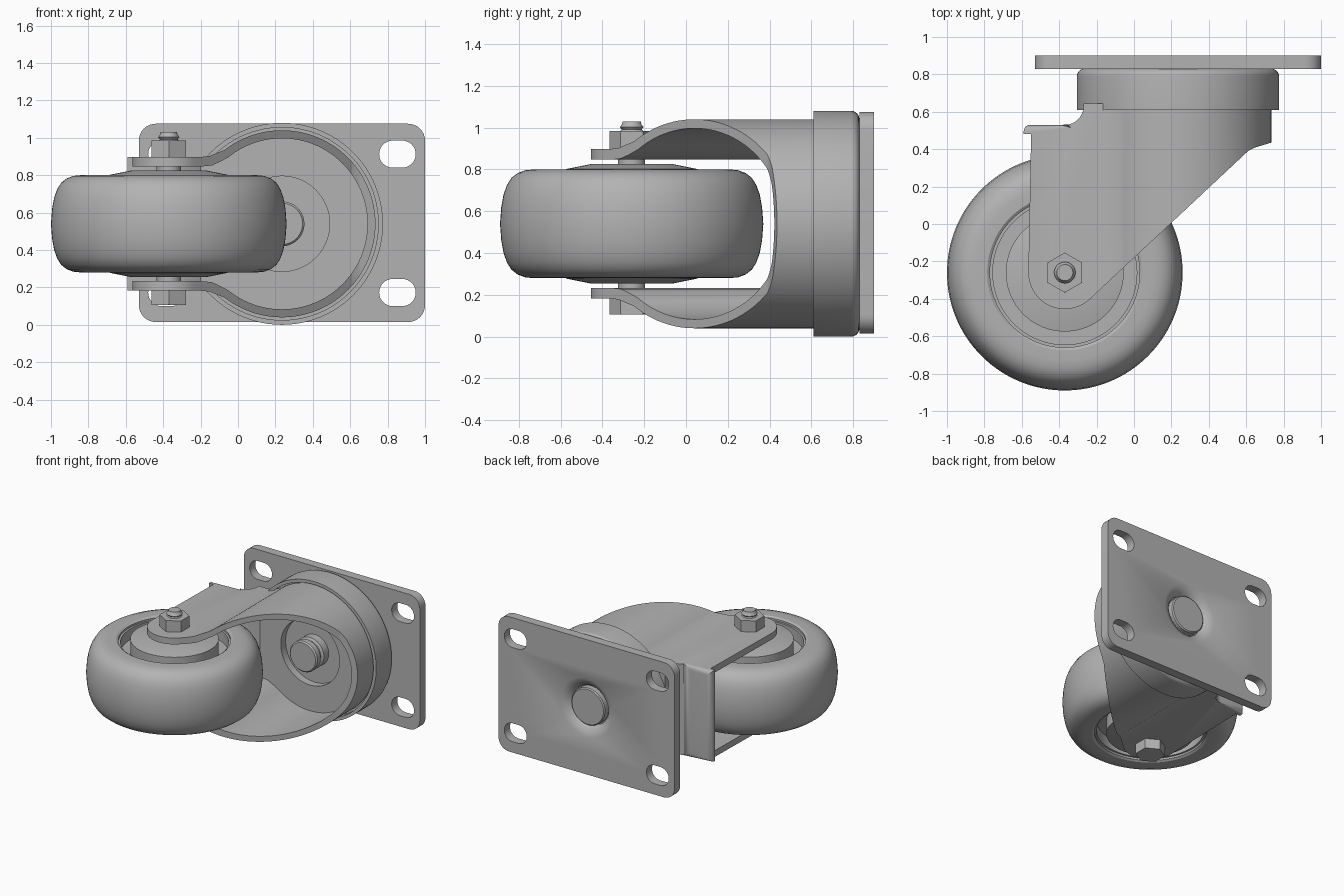
import bpy, bmesh, math
from mathutils import Matrix, Vector

cube = bpy.data.objects.get("Cube")
if cube:
    bpy.data.objects.remove(cube, do_unlink=True)

steel = bpy.data.materials.new("grey steel")
steel.use_nodes = True
GREY = (0.45, 0.45, 0.45, 1)
steel.diffuse_color = GREY
steel.node_tree.nodes["Principled BSDF"].inputs["Base Color"].default_value = GREY

MID = 0.54                      # height of the plane of symmetry
WHEEL = Vector((-0.37, -0.26, MID))
SWIVEL = Vector((0.235, 0, MID))
TO_Y = Matrix(((1, 0, 0), (0, 0, 1), (0, -1, 0))).to_4x4()   # z axis -> y axis


def add(name, bm):
    bmesh.ops.recalc_face_normals(bm, faces=bm.faces)
    mesh = bpy.data.meshes.new(name)
    bm.to_mesh(mesh)
    bm.free()
    ob = bpy.data.objects.new(name, mesh)
    bpy.context.collection.objects.link(ob)
    mesh.materials.append(steel)
    return ob


def prism(name, pts, lo, hi, along="z"):
    """Extrude an outline of (x, y) or (x, z) points."""
    bm = bmesh.new()
    place = (lambda a, b, h: (a, b, h)) if along == "z" else (lambda a, b, h: (a, h, b))
    face = bm.faces.new([bm.verts.new(place(a, b, lo)) for a, b in pts])
    ext = bmesh.ops.extrude_face_region(bm, geom=[face])["geom"]
    move = Vector(place(0, 0, hi - lo))
    bmesh.ops.translate(bm, vec=move, verts=[v for v in ext if isinstance(v, bmesh.types.BMVert)])
    return add(name, bm)


def lathe(name, profile, centre, along="z", steps=96):
    """Spin (radius, height) points that start and end on the axis."""
    bm = bmesh.new()
    verts = [bm.verts.new((r, 0, h)) for r, h in profile]
    edges = [bm.edges.new(p) for p in zip(verts, verts[1:])]
    bmesh.ops.spin(bm, geom=verts + edges, cent=(0, 0, 0), axis=(0, 0, 1),
                   angle=math.tau, steps=steps)
    bmesh.ops.remove_doubles(bm, verts=bm.verts, dist=1e-5)
    if along == "y":
        bmesh.ops.transform(bm, matrix=TO_Y, verts=bm.verts)
    bmesh.ops.translate(bm, vec=centre, verts=bm.verts)
    return add(name, bm)


def drum(name, r, lo, hi, centre, along="z", steps=64, bevel=0.0):
    return lathe(name, [(0, lo), (r - bevel, lo), (r, lo + bevel), (r, hi - bevel),
                        (r - bevel, hi), (0, hi)], centre, along, steps)


def arc(cx, cy, r, a0, a1, n):
    return [(cx + r * math.cos(math.radians(a0 + (a1 - a0) * i / n)),
             cy + r * math.sin(math.radians(a0 + (a1 - a0) * i / n))) for i in range(n + 1)]


def boolean(ob, cutter, op):
    mod = ob.modifiers.new(op.lower(), "BOOLEAN")
    mod.object, mod.operation, mod.solver = cutter, op, "EXACT"
    bpy.context.view_layer.objects.active = ob
    bpy.ops.object.modifier_apply(modifier=mod.name)
    bpy.data.objects.remove(cutter, do_unlink=True)


def rounded(x0, x1, z0, z1, r, n=8):
    return (arc(x1 - r, z1 - r, r, 0, 90, n) + arc(x0 + r, z1 - r, r, 90, 180, n)
            + arc(x0 + r, z0 + r, r, 180, 270, n) + arc(x1 - r, z0 + r, r, 270, 360, n))


# Mounting plate with four slots and a dished centre
plate = prism("mounting_plate", rounded(-0.53, 1.0, 0.015, 1.075, 0.09), 0.83, 0.9, "y")
for x in (-0.48, 0.755):
    for z in (0.1, 0.84):
        boolean(plate, prism("slot", rounded(x, x + 0.195, z, z + 0.145, 0.072), 0.7, 1, "y"),
                "DIFFERENCE")
boolean(plate, lathe("dish", [(0, 0.8), (0.15, 0.8), (0.155, 0.85), (0.175, 0.875), (0.23, 0.901),
                              (0.23, 0.95), (0, 0.95)], SWIVEL, "y"), "DIFFERENCE")

# Swivel cap and kingpin
lathe("swivel_cap", [(0, 0.83)] + arc(0.5, 0.79, 0.04, 90, 0, 6)[::1]
      + [(0.54, 0.61), (0.515, 0.61), (0.515, 0.66), (0, 0.66)], SWIVEL, "y")
drum("kingpin_head", 0.145, 0.8, 0.885, SWIVEL, "y", bevel=0.008)
lathe("kingpin", [(0, 0.7), (0.12, 0.7), (0.12, 0.56), (0.1, 0.55), (0.1, 0.53), (0.12, 0.52),
                  (0.12, 0.48), (0.11, 0.47), (0, 0.47)], SWIVEL, "y")


# Fork: pressed sheet, round cup narrowing to two flat legs
def cup_outline(leg, fillet, r, a, tail):
    upper = [(tail, leg)] + fillet + arc(SWIVEL.x, 0, r, a, 0, 40)
    return [(x, MID + z) for x, z in upper + [(x, -z) for x, z in upper[-2::-1]]]


side = ([(-0.59, 0.53), (-0.59, 0.48), (-0.55, 0.48)]
        + arc(WHEEL.x, WHEEL.y, 0.195, 180, 314, 24)
        + [(0.61, 0.39), (0.65, 0.41), (0.74, 0.437), (0.74, 0.645), (-0.27, 0.645), (-0.27, 0.61)]
        + arc(-0.37, 0.63, 0.1, -15, -90, 8))
fork = prism("fork", cup_outline(0.357, [(-0.2, 0.357), (-0.15, 0.363), (-0.11, 0.38)],
                                 0.5, 128, -0.65), -0.6, 0.7, "y")
boolean(fork, prism("side_cutter", side, -0.2, 1.3), "INTERSECT")

# Round the bend between the legs and the web
bm = bmesh.new()
bm.from_mesh(fork.data)
bend = [e for e in bm.edges if all(abs(v.co.y - 0.53) < 1e-3 and abs(abs(v.co.z - MID) - 0.357) < 2e-3
                                   for v in e.verts)]
bmesh.ops.bevel(bm, geom=bend, offset=0.035, segments=5, profile=0.5, affect="EDGES")
bm.to_mesh(fork.data)
bm.free()

cavity = prism("cavity", cup_outline(0.307, [(-0.19, 0.307), (-0.14, 0.312), (-0.1, 0.33)],
                                     0.457, 129, -0.8), -0.7, 0.7, "y")
boolean(cavity, prism("cavity_side", [(-0.9, -0.8), (0.9, -0.8), (0.9, 0.56), (-0.2, 0.56),
                                      (-0.27, 0.51), (-0.36, 0.48), (-0.9, 0.48)], -0.2, 1.3),
        "INTERSECT")
boolean(fork, cavity, "DIFFERENCE")
boolean(fork, drum("pocket", 0.255, 0.5, 0.62, SWIVEL, "y"), "DIFFERENCE")

# Wheel: tyre, rim recess and hub in one mirrored profile
half = [(0, 0.285), (0.2, 0.285), (0.315, 0.262), (0.315, 0.15), (0.385, 0.15), (0.385, 0.235),
        (0.4, 0.235), (0.4, 0.25), (0.415, 0.26), (0.47, 0.26), (0.51, 0.256), (0.545, 0.243),
        (0.575, 0.22), (0.597, 0.185), (0.613, 0.14), (0.624, 0.08), (0.63, 0)]
lathe("wheel", half + [(r, -h) for r, h in half[-2::-1]], WHEEL, steps=128)

# Axle with threaded tip, spacers, nut and bolt head
thread = [(0.057 if i % 2 else 0.048, 0.43 + 0.011 * i) for i in range(5)]
lathe("axle", [(0, -0.4), (0.055, -0.4), (0.055, 0.42)] + thread + [(0.043, 0.49), (0, 0.49)],
      WHEEL, steps=48)
for name, s in (("upper", 1), ("lower", -1)):
    drum(name + "_spacer", 0.065, *sorted((s * 0.28, s * 0.31)), WHEEL)
for name, lo, hi in (("nut", 0.355, 0.445), ("bolt_head", -0.435, -0.355)):
    hexagon = prism(name, arc(WHEEL.x, WHEEL.y, 0.107, 30, 330, 5), MID + lo, MID + hi)
    cone = lathe("chamfer", [(0, lo - 0.01), (0.098, lo - 0.01), (0.112, lo + 0.014),
                             (0.112, hi - 0.014), (0.098, hi + 0.01), (0, hi + 0.01)], WHEEL)
    boolean(hexagon, cone, "INTERSECT")

# Smooth the curved faces and keep the edges crisp
for ob in bpy.context.collection.objects:
    ob.select_set(ob.type == "MESH" and steel.name in ob.data.materials)
bpy.ops.object.shade_smooth_by_angle(angle=math.radians(32))
